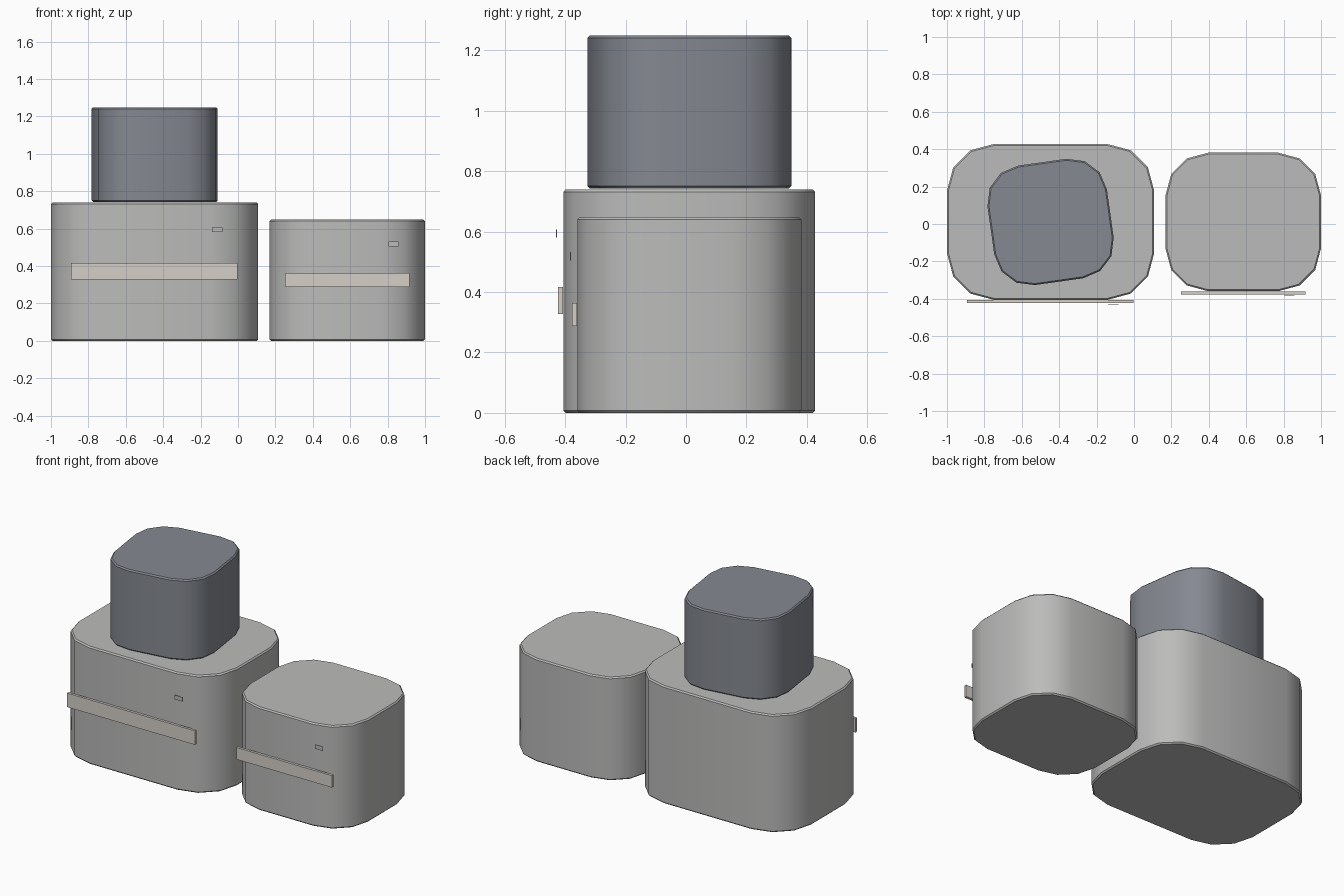
import bpy, bmesh, math

if "Cube" in bpy.data.objects:
    bpy.data.objects.remove(bpy.data.objects["Cube"])


def material(name, rgb):
    m = bpy.data.materials.new(name)
    m.diffuse_color = (*rgb, 1)
    m.use_nodes = True
    m.node_tree.nodes["Principled BSDF"].inputs["Base Color"].default_value = m.diffuse_color
    return m


GREY = material("box_grey", (0.50, 0.50, 0.495))
SLATE = material("slate_grey", (0.235, 0.25, 0.285))
TAPE = material("tape_beige", (0.66, 0.62, 0.565))


def finish(name, bm, loc, mat, angle=0.0):
    bmesh.ops.recalc_face_normals(bm, faces=bm.faces)
    me = bpy.data.meshes.new(name)
    bm.to_mesh(me)
    bm.free()
    me.materials.append(mat)
    ob = bpy.data.objects.new(name, me)
    bpy.context.collection.objects.link(ob)
    ob.location = loc
    ob.rotation_euler.z = angle
    return ob


def rounded_box(name, center, size, radius, z0, z1, mat, angle=0.0, chamfer=0.008):
    """Box with 3-segment vertical corners and a small chamfer at top and bottom."""
    cx, cy = size[0] / 2 - radius, size[1] / 2 - radius
    signs = [(1, 1), (-1, 1), (-1, -1), (1, -1)]
    bm = bmesh.new()

    def ring(r, z):
        return [bm.verts.new((sx * cx + r * math.cos(math.radians(90 * q + 30 * k)),
                              sy * cy + r * math.sin(math.radians(90 * q + 30 * k)), z))
                for q, (sx, sy) in enumerate(signs) for k in range(4)]

    rings = [ring(radius - chamfer, z0), ring(radius, z0 + chamfer),
             ring(radius, z1 - chamfer), ring(radius - chamfer, z1)]
    for a, b in zip(rings, rings[1:]):
        for i in range(16):
            j = (i + 1) % 16
            bm.faces.new((a[i], a[j], b[j], b[i]))
    bm.faces.new(rings[0])
    bm.faces.new(rings[-1])
    ob = finish(name, bm, (*center, 0), mat, angle)
    bpy.ops.object.select_all(action='DESELECT')
    ob.select_set(True)
    bpy.context.view_layer.objects.active = ob
    bpy.ops.object.shade_smooth_by_angle(angle=math.radians(35))


def plate(name, lo, hi, mat):
    bm = bmesh.new()
    bmesh.ops.create_cube(bm, size=1)
    bmesh.ops.scale(bm, vec=[h - l for l, h in zip(lo, hi)], verts=bm.verts)
    finish(name, bm, [(l + h) / 2 for l, h in zip(lo, hi)], mat)


# Rounded boxes: large, small, and the turned one on top
rounded_box("large_box", (-0.446, 0.011), (1.108, 0.833), 0.25, 0.0, 0.739, GREY)
rounded_box("small_box", (0.584, 0.011), (0.832, 0.741), 0.23, 0.0, 0.648, GREY)
rounded_box("top_box", (-0.446, 0.011), (0.645, 0.645), 0.193, 0.743, 1.249, SLATE,
            angle=math.radians(8))

# Tape strips across the fronts
plate("large_tape", (-0.892, -0.423, 0.328), (-0.004, -0.407, 0.416), TAPE)
plate("small_tape", (0.252, -0.377, 0.288), (0.917, -0.361, 0.363), TAPE)

# Small labels floating just in front
plate("large_label", (-0.140, -0.430, 0.581), (-0.084, -0.427, 0.607), GREY)
plate("small_label", (0.804, -0.384, 0.505), (0.858, -0.381, 0.532), GREY)
